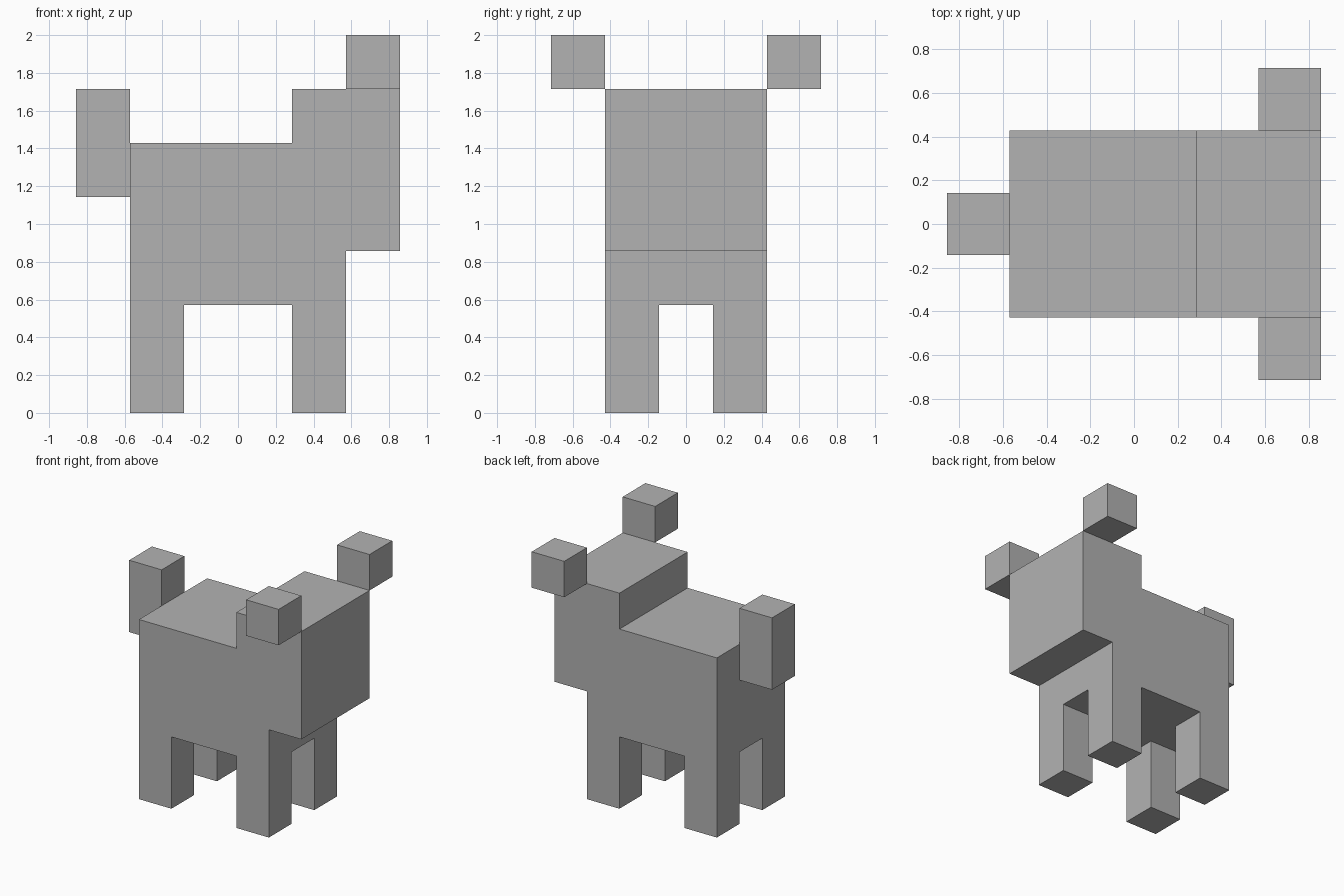
import bpy
import bmesh
from mathutils import Vector

if "Cube" in bpy.data.objects:
    bpy.data.objects.remove(bpy.data.objects["Cube"], do_unlink=True)

U = 2 / 7  # block size: the whole animal is seven blocks tall

# Single plain grey
grey = bpy.data.materials.new("plain grey")
grey.use_nodes = True
colour = (0.448, 0.448, 0.448, 1)
grey.diffuse_color = colour
grey.node_tree.nodes["Principled BSDF"].inputs["Base Color"].default_value = colour


def extrude_profile(name, outline, y_low, y_high):
    """Extrude an x-z outline, given in blocks, from y_low to y_high."""
    bm = bmesh.new()
    face = bm.faces.new([bm.verts.new(Vector((x, y_low, z)) * U) for x, z in outline])
    swept = bmesh.ops.extrude_face_region(bm, geom=[face], use_keep_orig=True)
    moved = [v for v in swept["geom"] if isinstance(v, bmesh.types.BMVert)]
    bmesh.ops.translate(bm, verts=moved, vec=(0, (y_high - y_low) * U, 0))
    bmesh.ops.recalc_face_normals(bm, faces=bm.faces)
    mesh = bpy.data.meshes.new(name)
    bm.to_mesh(mesh)
    bm.free()
    mesh.materials.append(grey)
    obj = bpy.data.objects.new(name, mesh)
    bpy.context.collection.objects.link(obj)
    return obj


def block(name, x, y, z):
    """Box from (low, high) ranges in blocks."""
    outline = [(x[0], z[0]), (x[1], z[0]), (x[1], z[1]), (x[0], z[1])]
    return extrude_profile(name, outline, *y)


# Torso and head share one stepped side profile, facing +x
extrude_profile("body_and_head",
                [(-2, 2), (2, 2), (2, 3), (3, 3), (3, 6), (1, 6), (1, 5), (-2, 5)],
                -1.5, 1.5)

# Tail block on the rear
block("tail", (-3, -2), (-0.5, 0.5), (4, 6))

# Legs and ears on both sides
for side, y in (("near", -1), ("far", 1)):
    for end, x in (("rear", -1.5), ("head", 1.5)):
        block(f"{side}_{end}_leg", (x - 0.5, x + 0.5), (y - 0.5, y + 0.5), (0, 2))
    block(f"{side}_ear", (2, 3), (2 * y - 0.5, 2 * y + 0.5), (6, 7))
